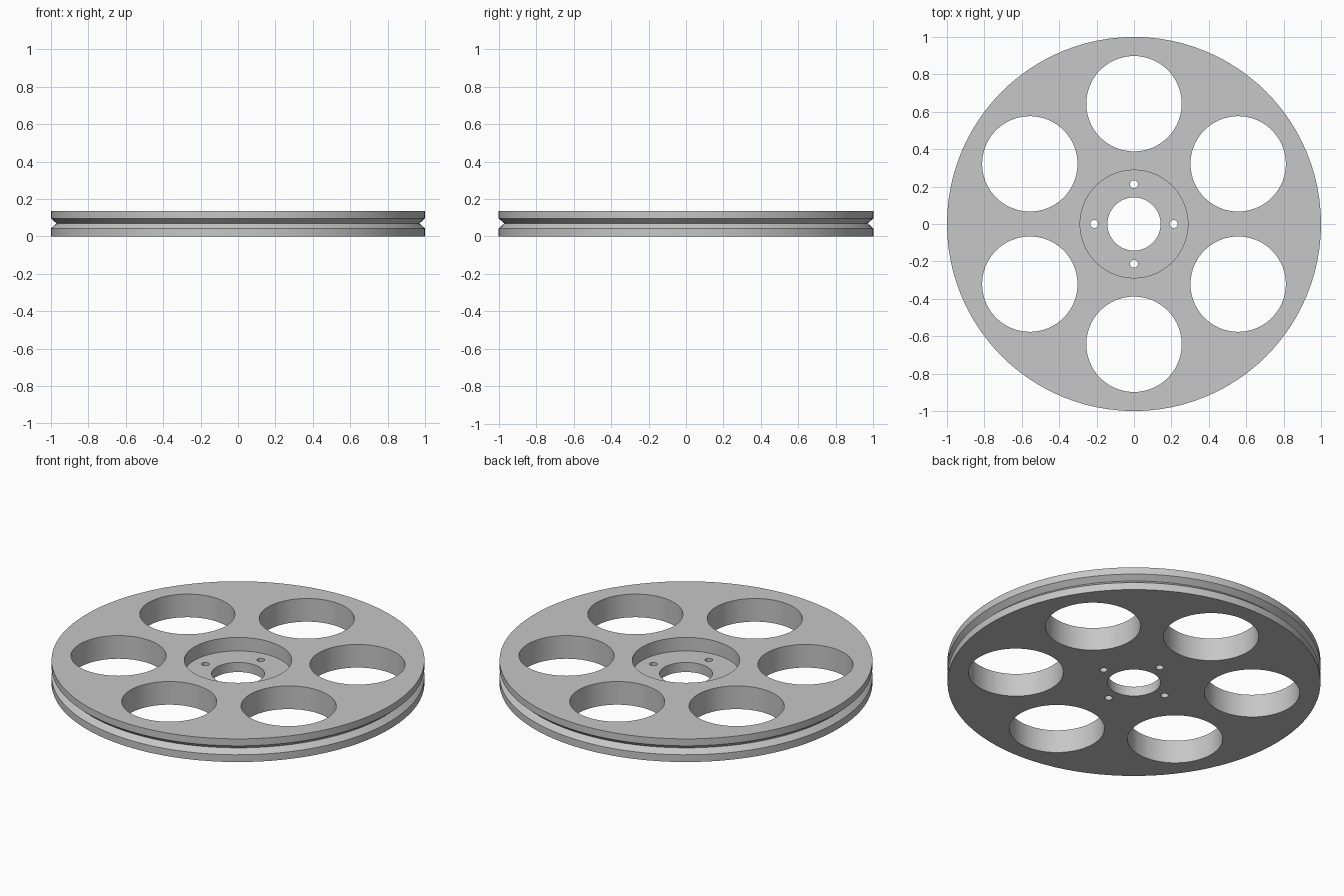
import bpy, bmesh
from math import pi, sin, cos
from mathutils import Matrix, Vector

cube = bpy.data.objects.get("Cube")
if cube:
    bpy.data.objects.remove(cube, do_unlink=True)

HEIGHT = 0.137
SEGMENTS = 96

grey = bpy.data.materials.new("light grey")
grey.use_nodes = True
colour = (0.57, 0.57, 0.57, 1)
grey.diffuse_color = colour
grey.node_tree.nodes["Principled BSDF"].inputs["Base Color"].default_value = colour


def make_object(name, bm):
    bmesh.ops.recalc_face_normals(bm, faces=bm.faces)
    mesh = bpy.data.meshes.new(name)
    bm.to_mesh(mesh)
    bm.free()
    mesh.materials.append(grey)
    obj = bpy.data.objects.new(name, mesh)
    bpy.context.collection.objects.link(obj)
    return obj


def lathe(name, profile):
    """Spin a closed (radius, height) profile into a ring."""
    bm = bmesh.new()
    rings = [[bm.verts.new((r * cos(a), r * sin(a), z)) for r, z in profile]
             for a in (2 * pi * i / SEGMENTS for i in range(SEGMENTS))]
    n = len(profile)
    for i, ring in enumerate(rings):
        following = rings[(i + 1) % SEGMENTS]
        for j in range(n):
            k = (j + 1) % n
            bm.faces.new((ring[j], following[j], following[k], ring[k]))
    return make_object(name, bm)


def add_hole_circle(bm, count, ring_radius, hole_radius, start, sides):
    """Add evenly spaced upright cutting cylinders."""
    for i in range(count):
        spot = Vector((ring_radius, 0, HEIGHT / 2))
        place = Matrix.Rotation(start + 2 * pi * i / count, 4, 'Z') @ Matrix.Translation(spot)
        bmesh.ops.create_cone(bm, cap_ends=True, segments=sides, radius1=hole_radius,
                              radius2=hole_radius, depth=HEIGHT * 3, matrix=place)


# Disc with centre bore, hub recess and V groove around the rim
wheel = lathe("grooved_wheel", [
    (0.142, 0), (1, 0), (1, 0.043), (0.97, 0.07), (1, 0.096), (1, HEIGHT),
    (0.288, HEIGHT), (0.288, 0.057), (0.142, 0.057)])

# Six lightening holes and four bolt holes
holes = bmesh.new()
add_hole_circle(holes, 6, 0.643, 0.255, pi / 6, 64)
add_hole_circle(holes, 4, 0.213, 0.021, 0, 24)
cutter = make_object("hole_cutter", holes)
cutter.hide_render = True

cut = wheel.modifiers.new("holes", 'BOOLEAN')
cut.operation = 'DIFFERENCE'
cut.solver = 'EXACT'
cut.object = cutter

bpy.ops.object.select_all(action='DESELECT')
wheel.select_set(True)
bpy.context.view_layer.objects.active = wheel
bpy.ops.object.modifier_apply(modifier=cut.name)
bpy.data.objects.remove(cutter, do_unlink=True)
bpy.ops.object.shade_smooth_by_angle(angle=pi / 6)
